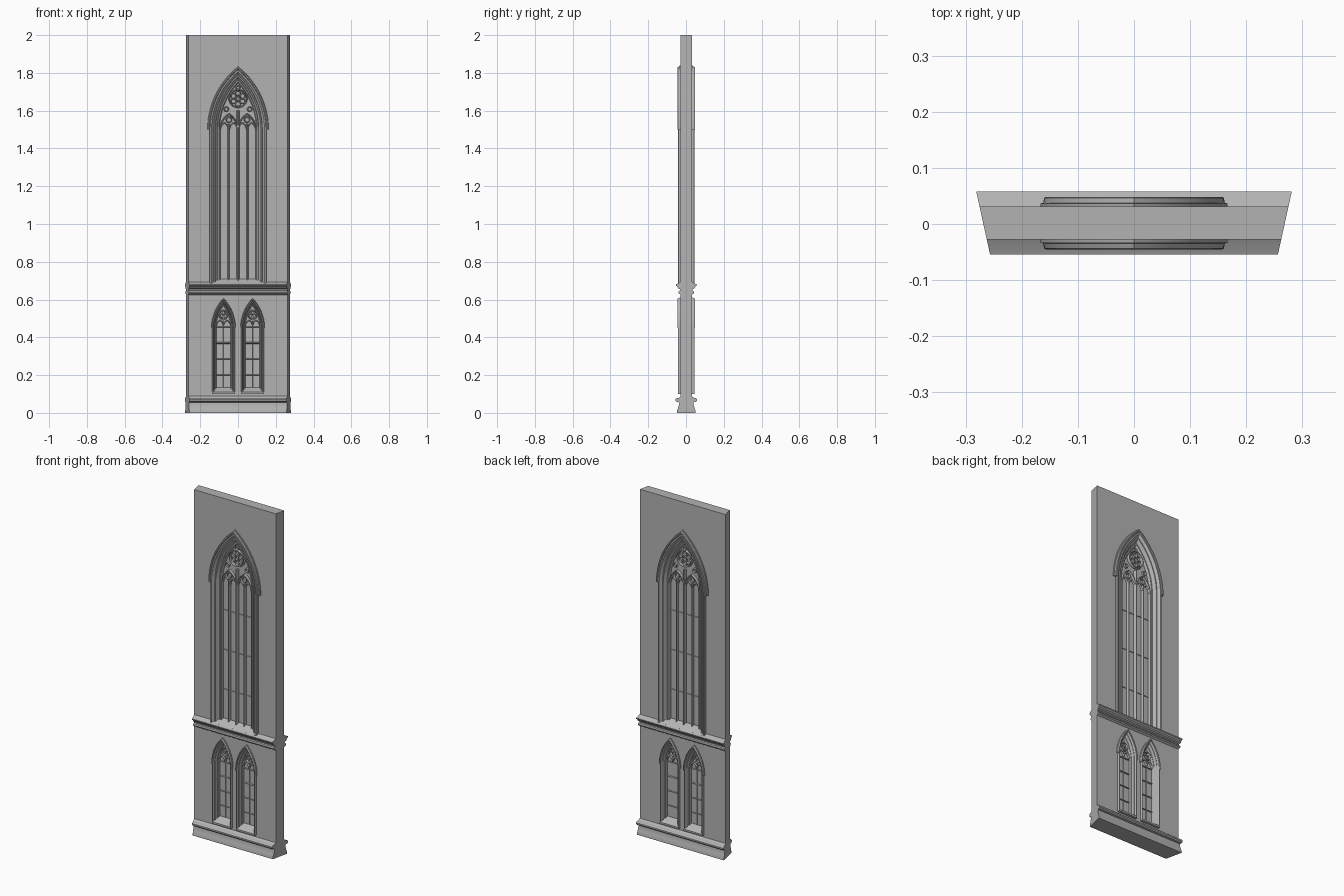
import bpy, bmesh
from math import sin, cos, pi, acos, hypot

old = bpy.data.objects.get("Cube")
if old:
    bpy.data.objects.remove(old, do_unlink=True)

stone = bpy.data.materials.new("grey_stone")
stone.use_nodes = True
GREY = (0.45, 0.45, 0.45, 1)
stone.diffuse_color = GREY
stone.node_tree.nodes["Principled BSDF"].inputs["Base Color"].default_value = GREY

Y_MID = 0.0015      # middle plane of the wall
THICK = 0.0295      # half thickness of the wall
parts = []


def finish(name, bm):
    bmesh.ops.recalc_face_normals(bm, faces=bm.faces)
    mesh = bpy.data.meshes.new(name)
    bm.to_mesh(mesh)
    bm.free()
    mesh.materials.append(stone)
    obj = bpy.data.objects.new(name, mesh)
    obj.location.y = Y_MID
    bpy.context.collection.objects.link(obj)
    parts.append(obj)
    return obj


def skin(bm, rows, cyclic):
    """Skin a closed tube from rows of points; cap the ends when not cyclic."""
    grid = [[bm.verts.new(p) for p in row] for row in rows]
    n, m = len(grid), len(grid[0])
    for i in range(n):
        a, b = grid[i], grid[(i + 1) % n]
        for j in range(m if cyclic else m - 1):
            k = (j + 1) % m
            bm.faces.new((a[j], a[k], b[k], b[j]))
    if not cyclic:
        bm.faces.new([r[0] for r in grid])
        bm.faces.new([r[-1] for r in grid])


def sweep(bm, family, section, cyclic=False):
    """family(offset) gives an x-z path; section lists (offset, y)."""
    skin(bm, [[(x, y, z) for x, z in family(o)] for o, y in section], cyclic)


def across(bm, profile, half=None, cx=0):
    """Run a y-z profile across x; the wall tapers towards the front."""
    rows = []
    for y, z in profile:
        h = half or 0.2688 + 0.22 * y
        rows.append([(cx - h, y, z), (cx + h, y, z)])
    skin(bm, rows, False)


def prism(bm, outline, depth):
    skin(bm, [[(x, -depth, z), (x, depth, z)] for x, z in outline], False)


def both(profile):
    """Mirror a front profile to the other side of the wall."""
    return profile + [(a, -y) for a, y in reversed(profile)]


def both_yz(profile):
    return profile + [(-y, z) for y, z in reversed(profile)]


def arch(cx, w, c, spring, foot=None, n=14):
    """Pointed arch of half width w, arc centres c beyond the middle line."""
    r = w + c
    end = acos(c / r)
    left = [(c - r * cos(end * i / n), spring + r * sin(end * i / n)) for i in range(n + 1)]
    if foot is not None:
        left.insert(0, (-w, foot))
    return [(cx + x, z) for x, z in left] + [(cx - x, z) for x, z in reversed(left[:-1])]


def bar_section(t, d):
    return both([(-t, d * 0.4), (-t * 0.3, d), (t * 0.3, d), (t, d * 0.4)])


def arch_bar(bm, cx, w, c, spring, t, d):
    sweep(bm, lambda o: arch(cx, w + o, c, spring, n=8), bar_section(t, d))


def ring(bm, cx, cz, r, t, d, n=20):
    sweep(bm, lambda o: [(cx + (r + o) * cos(2 * pi * i / n), cz + (r + o) * sin(2 * pi * i / n))
                         for i in range(n)], bar_section(t, d), True)


def line_bar(bm, a, b, t, d):
    dx, dz = b[0] - a[0], b[1] - a[1]
    s = hypot(dx, dz)
    sweep(bm, lambda o: [(p[0] - dz / s * o, p[1] + dx / s * o) for p in (a, b)], bar_section(t, d))


# Stepped jamb: fraction of the way inwards, depth
JAMB = [(0, 0.041), (0.05, 0.044), (0.18, 0.044), (0.24, 0.04), (0.4, 0.03), (0.44, 0.034),
        (0.54, 0.034), (0.6, 0.025), (0.76, 0.015), (0.8, 0.019), (0.91, 0.019), (1, 0.011)]
# Hood mould: distance outwards from the jamb, depth
HOOD = [(-0.002, 0.041), (0.002, 0.046), (0.007, 0.047), (0.01, 0.045), (0.012, 0.036), (0.017, 0.035)]


def window(name, cx, outer, inner, c, spring, foot, hood_scale, slope):
    # Opening in the wall
    bm = bmesh.new()
    prism(bm, arch(cx, outer - 0.004, c, spring, foot + 0.005), 0.1)
    cutter = finish("cutter", bm)
    parts.remove(cutter)
    cutter.hide_render = True
    cut = wall.modifiers.new("opening", "BOOLEAN")
    cut.object, cut.operation, cut.solver = cutter, "DIFFERENCE", "EXACT"
    bpy.context.view_layer.objects.active = wall
    bpy.ops.object.modifier_apply(modifier=cut.name)
    bpy.data.objects.remove(cutter, do_unlink=True)
    # Moulded jambs and arch
    bm = bmesh.new()
    section = both([(-f * (outer - inner), y) for f, y in JAMB])
    sweep(bm, lambda o: arch(cx, outer + o, c, spring, foot), section)
    finish(name + "_frame", bm)
    # Hood mould over the arch
    bm = bmesh.new()
    section = both([(o * hood_scale, y) for o, y in HOOD])
    sweep(bm, lambda o: arch(cx, outer + o, c, spring), section)
    finish(name + "_hood", bm)
    # Sloping sill
    bm = bmesh.new()
    across(bm, both_yz([(0.0445, foot), (0.0445, foot + 0.01), (0.008, foot + slope)]), outer, cx)
    finish(name + "_sill", bm)
    # Glass
    bm = bmesh.new()
    prism(bm, arch(cx, inner + 0.003, c, spring, foot), 0.003)
    finish(name + "_glass", bm)


# Wall slab
bm = bmesh.new()
across(bm, both_yz([(THICK, 0), (THICK, 2)]))
wall = finish("wall", bm)

# Base moulding and string course
bm = bmesh.new()
across(bm, both_yz([(0.05, 0), (0.05, 0.008), (0.044, 0.025), (0.037, 0.05), (0.038, 0.056), (0.05, 0.058),
                    (0.056, 0.064), (0.056, 0.072), (0.05, 0.078), (0.04, 0.08), (0.029, 0.09)]))
finish("base_moulding", bm)
bm = bmesh.new()
across(bm, both_yz([(0.029, 0.625), (0.04, 0.632), (0.042, 0.638), (0.039, 0.645), (0.032, 0.648),
                    (0.034, 0.655), (0.044, 0.66), (0.046, 0.667), (0.055, 0.674), (0.056, 0.68),
                    (0.046, 0.684), (0.029, 0.694)]))
finish("string_course", bm)

# Great window
SPRING = 1.5
window("great_window", 0, 0.15, 0.097, 0.263, SPRING, 0.675, 1, 0.035)

bm = bmesh.new()
line_bar(bm, (0, 0.69), (0, SPRING + 0.1), 0.007, 0.022)
for s in (-1, 1):
    line_bar(bm, (s * 0.05, 0.69), (s * 0.05, SPRING + 0.03), 0.005, 0.018)
    line_bar(bm, (s * 0.096, 0.69), (s * 0.096, SPRING), 0.004, 0.018)
finish("great_window_mullions", bm)

bm = bmesh.new()
for s in (-1, 1):
    mid = s * 0.048
    arch_bar(bm, mid, 0.046, 0.05, SPRING, 0.004, 0.018)
    ring(bm, mid, SPRING + 0.052, 0.014, 0.003, 0.012)
    for q in (-1, 1):
        arch_bar(bm, mid + q * 0.024, 0.021, 0.02, SPRING, 0.003, 0.013)
    ring(bm, s * 0.062, SPRING + 0.108, 0.011, 0.003, 0.012)
ring(bm, 0, 1.664, 0.046, 0.004, 0.018, 32)
ring(bm, 0, 1.664, 0.011, 0.003, 0.012)
for i in range(6):
    a = pi / 6 + i * pi / 3
    ring(bm, 0.028 * cos(a), 1.664 + 0.028 * sin(a), 0.013, 0.0025, 0.012, 14)
ring(bm, 0, 1.722, 0.01, 0.003, 0.012)
finish("great_window_tracery", bm)

bm = bmesh.new()
for z in (0.88, 1.11, 1.34):
    line_bar(bm, (-0.097, z), (0.097, z), 0.002, 0.006)
finish("great_window_glazing_bars", bm)

# Pair of small windows
for side, cx in (("right", -0.077), ("left", 0.077)):
    name = side + "_small_window"
    window(name, cx, 0.06, 0.038, 0.161, 0.45, 0.1, 0.35, 0.035)
    bm = bmesh.new()
    for q in (-1, 1):
        arch_bar(bm, cx + q * 0.019, 0.018, 0.012, 0.462, 0.0025, 0.013)
        ring(bm, cx + q * 0.01, 0.513, 0.009, 0.002, 0.01, 12)
    ring(bm, cx, 0.529, 0.009, 0.002, 0.01, 12)
    ring(bm, cx, 0.519, 0.023, 0.003, 0.014)
    finish(name + "_tracery", bm)
    bm = bmesh.new()
    line_bar(bm, (cx, 0.12), (cx, 0.49), 0.0015, 0.006)
    for z, t in ((0.2, 0.002), (0.285, 0.002), (0.37, 0.004), (0.455, 0.003)):
        line_bar(bm, (cx - 0.039, z), (cx + 0.039, z), t, 0.009)
    finish(name + "_glazing_bars", bm)

# Smooth shading with crisp edges
bpy.ops.object.select_all(action="DESELECT")
for obj in parts:
    obj.select_set(True)
bpy.context.view_layer.objects.active = wall
bpy.ops.object.shade_smooth_by_angle(angle=pi / 6)
